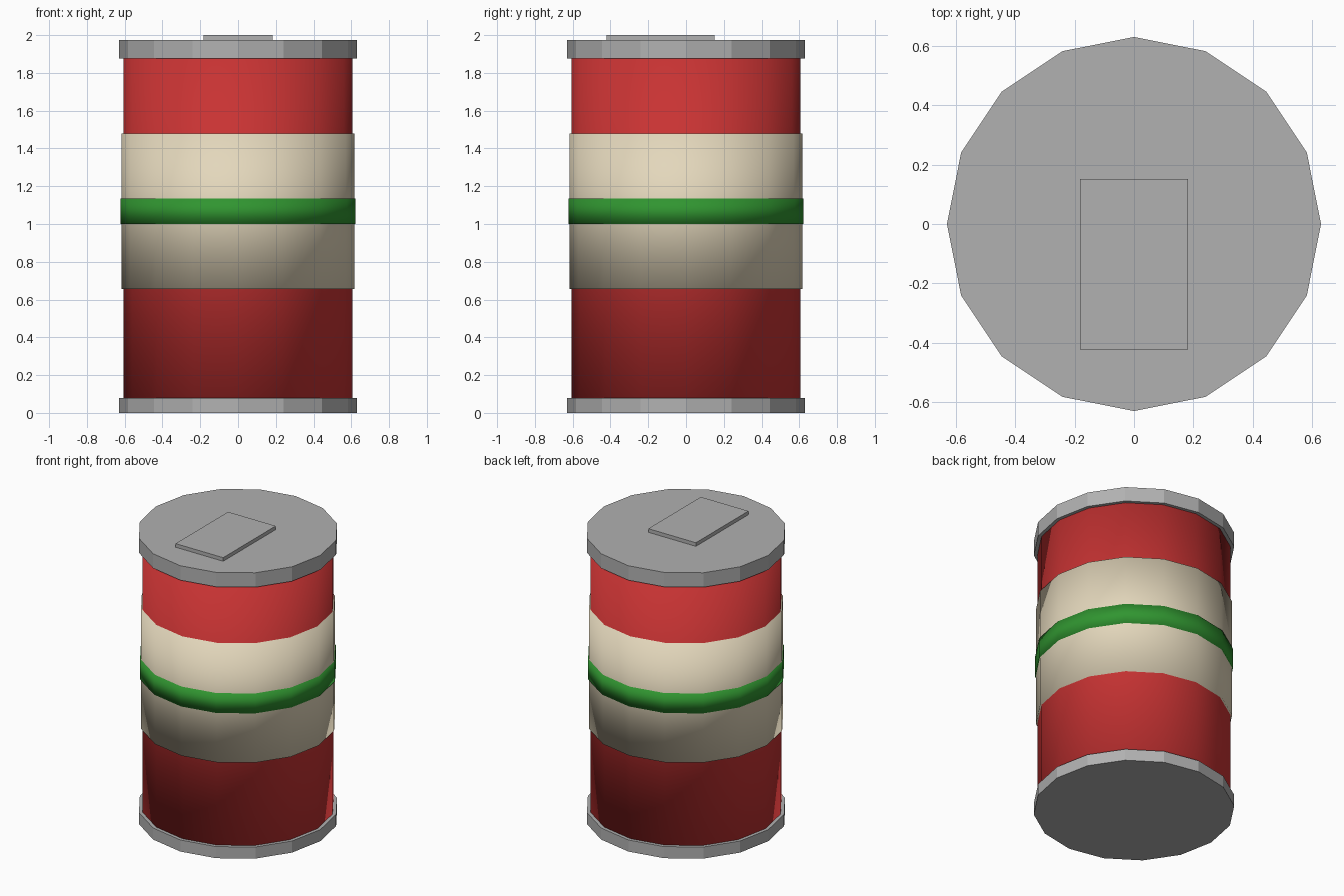
import bpy

SIDES = 16

# Remove the default cube
default = bpy.data.objects.get("Cube")
if default:
    bpy.data.objects.remove(default, do_unlink=True)


def make_material(name, rgb):
    mat = bpy.data.materials.new(name)
    mat.use_nodes = True
    color = (*rgb, 1)
    mat.diffuse_color = color
    mat.node_tree.nodes["Principled BSDF"].inputs["Base Color"].default_value = color
    return mat


red = make_material("red paint", (0.58, 0.033, 0.033))
cream = make_material("cream label", (0.77, 0.68, 0.5))
green = make_material("green stripe", (0.03, 0.3, 0.03))
metal = make_material("grey metal", (0.44, 0.44, 0.44))


def drum(name, radius, bottom, top, mat, smooth=False):
    """Closed low-poly cylinder between two heights."""
    bpy.ops.mesh.primitive_cylinder_add(
        vertices=SIDES, radius=radius, depth=top - bottom,
        location=(0, 0, (bottom + top) / 2))
    obj = bpy.context.object
    obj.name = name
    obj.data.materials.append(mat)
    if smooth:
        bpy.ops.object.shade_smooth()
    return obj


# Can body with the label and stripe wrapped round it
drum("can_body", 0.607, 0.04, 1.92, red, smooth=True)
drum("label_band", 0.617, 0.657, 1.478, cream, smooth=True)
drum("label_stripe", 0.623, 1.0, 1.135, green, smooth=True)

# Metal rims
drum("bottom_rim", 0.63, 0, 0.08, metal)
drum("top_lid", 0.63, 1.875, 1.975, metal)

# Pull tab, set towards the front of the lid
bpy.ops.mesh.primitive_cube_add(size=1, location=(0, -0.135, 1.98))
tab = bpy.context.object
tab.name = "pull_tab"
tab.scale = (0.364, 0.574, 0.04)
bpy.ops.object.transform_apply(location=False, rotation=False, scale=True)
tab.data.materials.append(metal)
